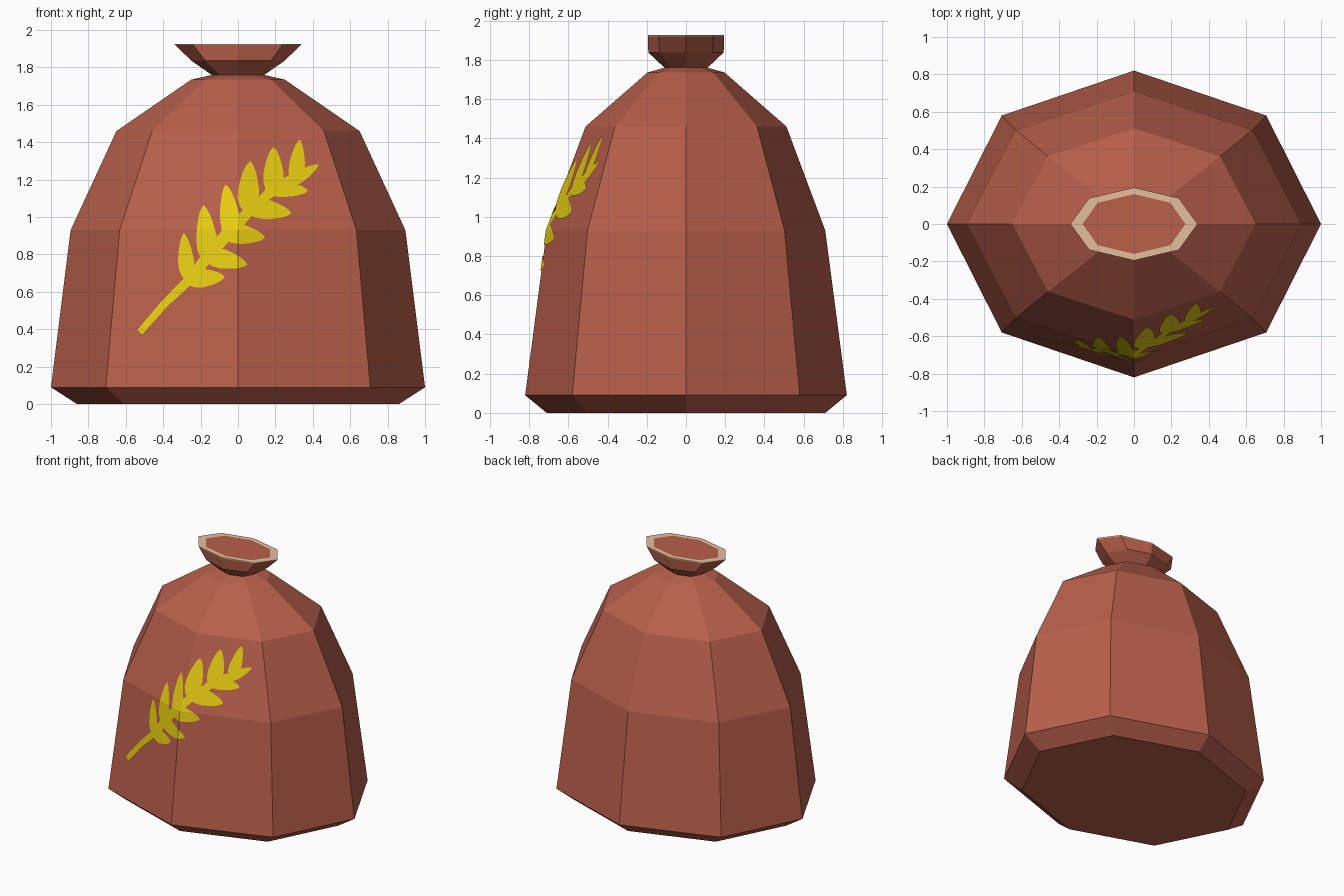
import bpy, bmesh, math
from mathutils import Vector

if "Cube" in bpy.data.objects:
    bpy.data.objects.remove(bpy.data.objects["Cube"])


def material(name, rgb):
    m = bpy.data.materials.new(name)
    m.diffuse_color = (*rgb, 1)
    m.use_nodes = True
    m.node_tree.nodes["Principled BSDF"].inputs["Base Color"].default_value = m.diffuse_color
    return m


CLAY = material("red_clay", (0.48, 0.115, 0.07))
CREAM = material("cream_rim", (0.78, 0.52, 0.34))
GOLD = material("gold_paint", (0.80, 0.61, 0.006))


def finish(bm, name, mats):
    mesh = bpy.data.meshes.new(name)
    bm.to_mesh(mesh)
    bm.free()
    for m in mats:
        mesh.materials.append(m)
    ob = bpy.data.objects.new(name, mesh)
    bpy.context.collection.objects.link(ob)
    return ob


def ring(bm, rx, ry, z):
    return [bm.verts.new((rx * math.cos(i * math.pi / 4), ry * math.sin(i * math.pi / 4), z))
            for i in range(8)]


def bridge(bm, a, b, mat=0):
    for i in range(8):
        j = (i + 1) % 8
        bm.faces.new((a[i], a[j], b[j], b[i])).material_index = mat


# Sack body: eight-sided oval rings (rx, ry, z) from the base to the flared mouth
PROFILE = [(0.86, 0.71, 0), (1.0, 0.82, 0.09), (0.895, 0.71, 0.93), (0.65, 0.512, 1.46),
           (0.25, 0.197, 1.735), (0.14, 0.11, 1.76), (0.215, 0.165, 1.812),
           (0.25, 0.192, 1.837), (0.335, 0.195, 1.919)]
bm = bmesh.new()
rings = [ring(bm, *p) for p in PROFILE]
bm.faces.new(rings[0][::-1])
for a, b in zip(rings, rings[1:]):
    bridge(bm, a, b)
# Cream rim around the mouth, with the clay-coloured filling inside
outer = ring(bm, 0.34, 0.195, 1.926)
inner = ring(bm, 0.275, 0.16, 1.926)
bridge(bm, rings[-1], outer, 1)
bridge(bm, outer, inner, 1)
bm.faces.new(inner)
finish(bm, "sack_body", [CLAY, CREAM])


def front_y(x, z):
    """Depth of the front body faces at x, z."""
    lo, hi = (PROFILE[1], PROFILE[2]) if z < 0.93 else (PROFILE[2], PROFILE[3])
    t = (z - lo[2]) / (hi[2] - lo[2])
    a, b = (lo[k] + t * (hi[k] - lo[k]) for k in (0, 1))
    return -b * (1 - abs(x) * (math.sqrt(2) - 1) / a)


# Painted sprig: drawn flat in x, z, cut along the body edges, then laid on the body
bm = bmesh.new()


def patch(points):
    bm.faces.new([bm.verts.new((x, 0, z)) for x, z in points])


def leaf(bx, bz, tx, tz, half):
    base, axis = Vector((bx, bz)), Vector((tx - bx, tz - bz))
    side = Vector((-axis.y, axis.x)).normalized() * half
    ts = [0, 0.1, 0.25, 0.45, 0.65, 0.82, 0.93]
    w = [0.35, 0.75, 1.0, 1.0, 0.8, 0.55, 0.3]
    left = [base + axis * t + side * k for t, k in zip(ts, w)]
    right = [base + axis * t - side * k for t, k in zip(ts, w)]
    patch(right + [base + axis] + left[::-1])


LEAVES = [
    # upper leaves
    (-0.27, 0.665, -0.29, 0.915, 0.042), (-0.155, 0.75, -0.185, 1.065, 0.055),
    (-0.03, 0.88, -0.065, 1.175, 0.052), (0.05, 1.03, 0.065, 1.30, 0.056),
    (0.19, 1.12, 0.19, 1.375, 0.054), (0.305, 1.18, 0.33, 1.415, 0.042),
    # end leaf
    (0.27, 1.18, 0.43, 1.28, 0.032),
    # lower leaves
    (-0.28, 0.67, -0.07, 0.68, 0.05), (-0.18, 0.80, 0.05, 0.745, 0.052),
    (-0.09, 0.925, 0.145, 0.89, 0.054), (0.04, 1.06, 0.285, 1.02, 0.054),
    (0.145, 1.16, 0.375, 1.14, 0.045)]
for l in LEAVES:
    leaf(*l)

# Stem pieces (x, z, half width)
STEM = [(-0.525, 0.385, 0.018), (-0.39, 0.54, 0.021), (-0.26, 0.665, 0.026),
        (-0.13, 0.83, 0.033), (-0.01, 0.96, 0.033), (0.10, 1.07, 0.022),
        (0.20, 1.155, 0.03), (0.31, 1.21, 0.028)]
for (x0, z0, w0), (x1, z1, w1) in zip(STEM, STEM[1:]):
    n = Vector((z0 - z1, x1 - x0)).normalized()
    p, q = Vector((x0, z0)), Vector((x1, z1))
    patch([p - n * w0, q - n * w1, q + n * w1, p + n * w0])

for co, no in (((0, 0, 0), (1, 0, 0)), ((0, 0, 0.93), (0, 0, 1))):
    bmesh.ops.bisect_plane(bm, geom=bm.verts[:] + bm.edges[:] + bm.faces[:],
                           plane_co=co, plane_no=no)
for v in bm.verts:
    v.co.y = front_y(v.co.x, v.co.z) - 0.005
bm.normal_update()
for f in bm.faces:
    if f.normal.y > 0:
        f.normal_flip()
finish(bm, "painted_sprig", [GOLD])
